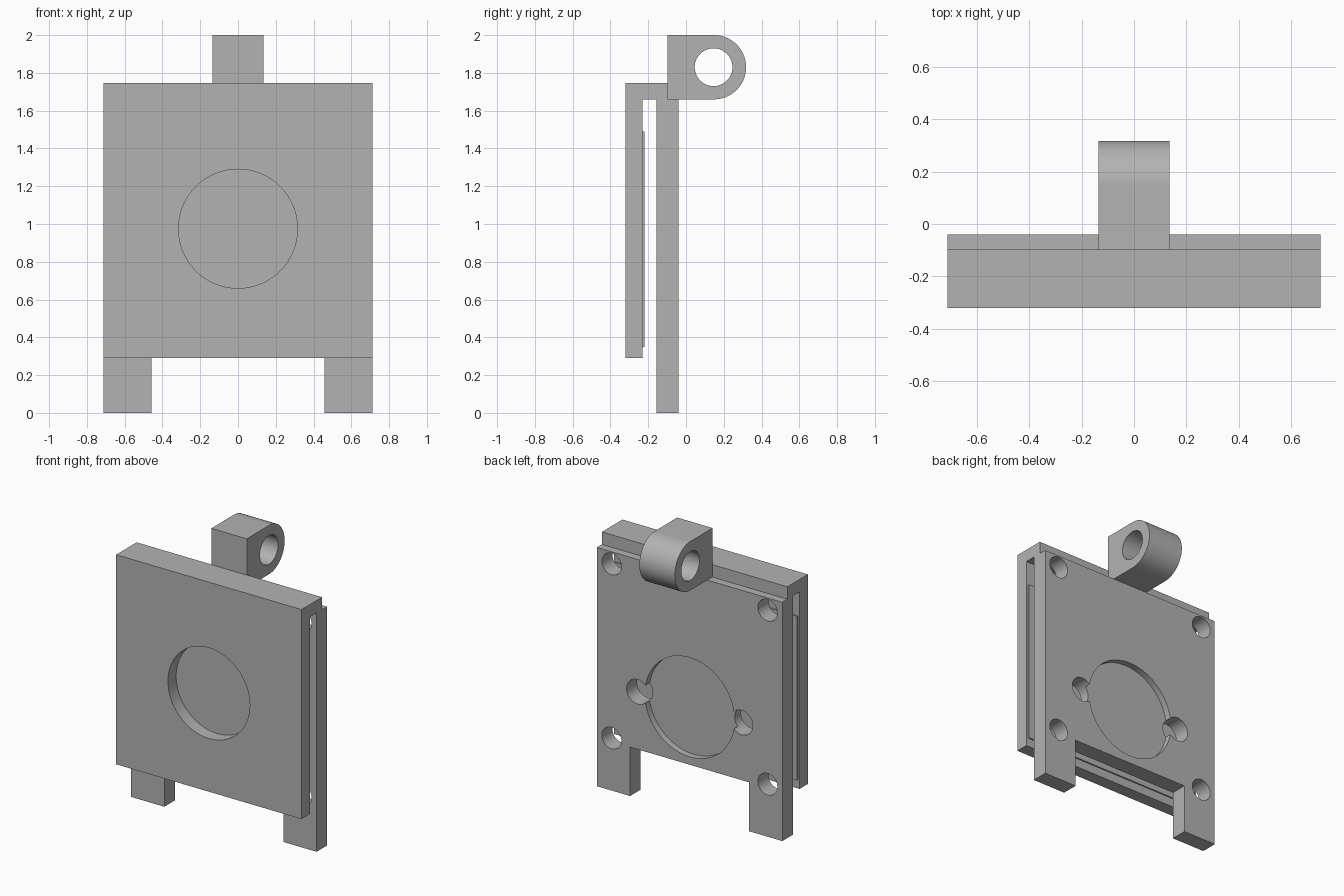
import bpy
import bmesh
from math import pi, sin, cos, radians

cube = bpy.data.objects.get("Cube")
if cube:
    bpy.data.objects.remove(cube, do_unlink=True)

grey = bpy.data.materials.new("plain_grey")
grey.use_nodes = True
GREY = (0.45, 0.45, 0.45, 1)
grey.diffuse_color = GREY
grey.node_tree.nodes["Principled BSDF"].inputs["Base Color"].default_value = GREY


def prism(name, profile, axis, lo, hi):
    """Extrude a 2D profile: (y, z) along x, or (x, z) along y."""
    bm = bmesh.new()
    place = (lambda p: (lo, p[0], p[1])) if axis == "x" else (lambda p: (p[0], lo, p[1]))
    face = bm.faces.new([bm.verts.new(place(p)) for p in profile])
    moved = bmesh.ops.extrude_face_region(bm, geom=[face])["geom"]
    verts = [v for v in moved if isinstance(v, bmesh.types.BMVert)]
    shift = (hi - lo, 0, 0) if axis == "x" else (0, hi - lo, 0)
    bmesh.ops.translate(bm, verts=verts, vec=shift)
    bmesh.ops.recalc_face_normals(bm, faces=bm.faces)
    mesh = bpy.data.meshes.new(name)
    bm.to_mesh(mesh)
    bm.free()
    mesh.materials.append(grey)
    obj = bpy.data.objects.new(name, mesh)
    bpy.context.collection.objects.link(obj)
    return obj


def arc(u, v, r, start=0.0, end=2 * pi, n=64):
    return [(u + r * cos(start + (end - start) * i / n),
             v + r * sin(start + (end - start) * i / n)) for i in range(n)]


def rect(u0, u1, v0, v1):
    return [(u0, v0), (u1, v0), (u1, v1), (u0, v1)]


def activate(obj):
    bpy.ops.object.select_all(action="DESELECT")
    obj.select_set(True)
    bpy.context.view_layer.objects.active = obj


def cut(obj, profile, axis, lo, hi):
    """Subtract a prism and discard the cutter."""
    cutter = prism("cutter", profile, axis, lo, hi)
    cutter.hide_render = True
    activate(obj)
    mod = obj.modifiers.new("cut", "BOOLEAN")
    mod.operation = "DIFFERENCE"
    mod.solver = "EXACT"
    mod.object = cutter
    bpy.ops.object.modifier_apply(modifier=mod.name)
    bpy.data.objects.remove(cutter, do_unlink=True)


HALF = 0.713
BACK, INNER = -0.04, -0.155

# Front cover with its top bridge and round opening
front_cover = prism("front_cover", [
    (-0.32, 0.29), (-0.23, 0.29), (-0.23, 1.66),
    (-0.095, 1.66), (-0.095, 1.747), (-0.32, 1.747)], "x", -HALF, HALF)
cut(front_cover, arc(0, 0.975, 0.315), "y", -0.4, -0.2)

# Thin panel closing the opening from behind
prism("inner_panel", rect(-0.70, 0.70, 0.35, 1.49), "y", -0.23, -0.22)

# Back plate with two legs
back_plate = prism("back_plate", [
    (-HALF, 0), (-0.458, 0), (-0.458, 0.34), (0.458, 0.34),
    (0.458, 0), (HALF, 0), (HALF, 1.66), (-HALF, 1.66)], "y", INNER, BACK)
cut(back_plate, arc(0, 0.74, 0.345), "y", BACK - 0.045, 0.1)
for side in (-1, 1):
    for x, z, r in ((0.60, 1.575, 0.075), (0.60, 0.365, 0.075), (0.40, 0.74, 0.085)):
        cut(back_plate, arc(side * x, z, r, n=48), "y", -0.2, 0.1)

# Hinge lug with round end and pin hole
lug = prism("hinge_lug", [(-0.098, 2.0), (-0.098, 1.66)]
            + arc(0.148, 1.83, 0.17, -pi / 2, pi / 2, 48) + [(0.148, 2.0)],
            "x", -0.136, 0.136)
cut(lug, arc(0.146, 1.83, 0.1), "x", -0.3, 0.3)

for obj in (front_cover, back_plate, lug):
    activate(obj)
    bpy.ops.object.shade_smooth_by_angle(angle=radians(30))
